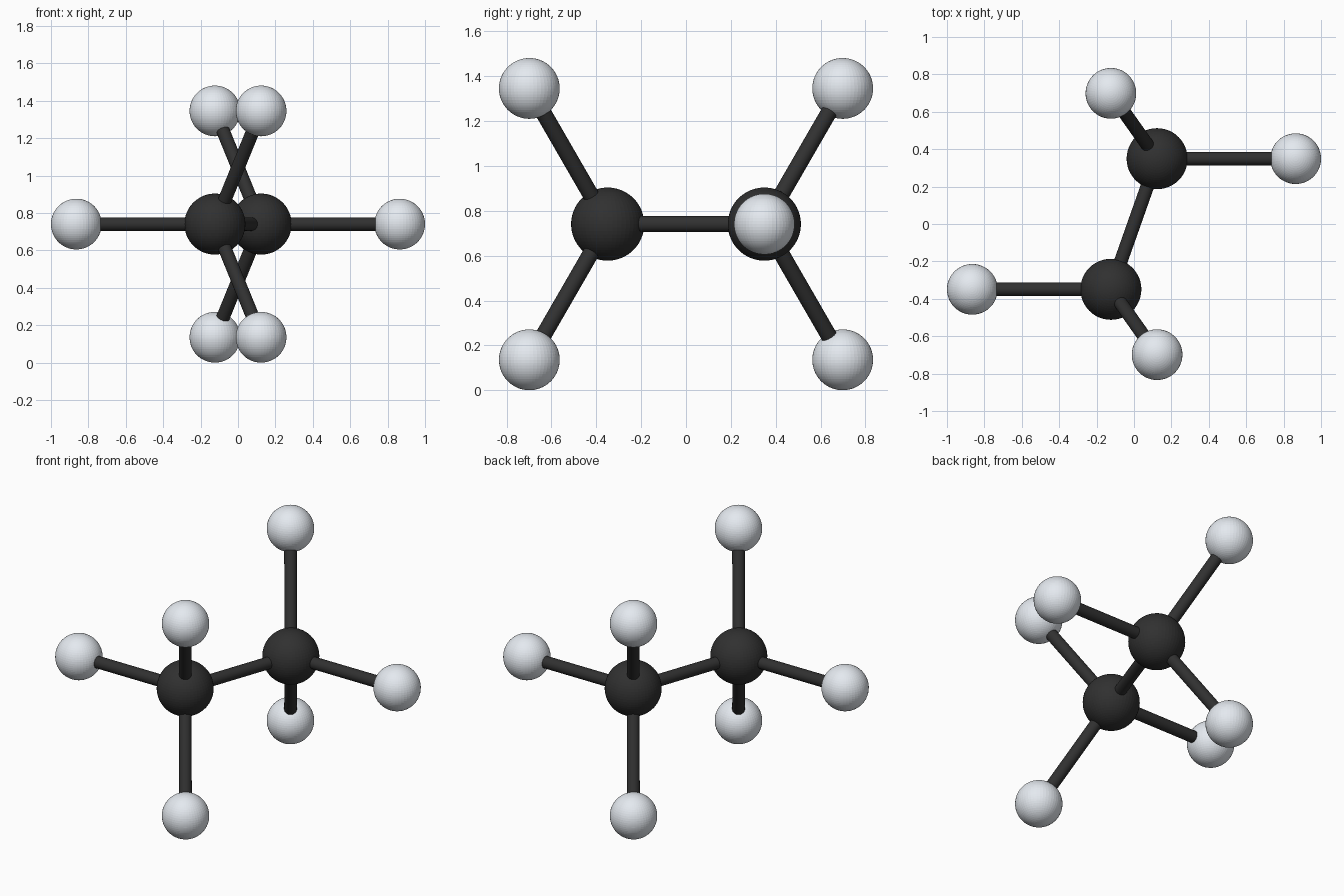
import bpy
from mathutils import Vector

if "Cube" in bpy.data.objects:
    bpy.data.objects.remove(bpy.data.objects["Cube"])

BOND = 0.741          # centre-to-centre distance
R_DARK, R_LIGHT, R_ROD = 0.163, 0.1355, 0.036
MID = Vector((0, 0, 0.741))


def material(name, rgb):
    m = bpy.data.materials.new(name)
    m.diffuse_color = (*rgb, 1)
    m.use_nodes = True
    m.node_tree.nodes["Principled BSDF"].inputs["Base Color"].default_value = m.diffuse_color
    return m


dark = material("dark_grey", (0.03, 0.03, 0.03))
light = material("pale_grey", (0.78, 0.82, 0.87))


def ball(name, pos, radius, mat):
    bpy.ops.mesh.primitive_uv_sphere_add(segments=48, ring_count=32, radius=radius, location=pos)
    ob = bpy.context.object
    ob.name = name
    ob.data.materials.append(mat)


def rod(name, a, b):
    d = b - a
    bpy.ops.mesh.primitive_cylinder_add(vertices=32, radius=R_ROD, depth=d.length, location=(a + b) / 2,
                                        rotation=d.to_track_quat('Z', 'Y').to_euler())
    ob = bpy.context.object
    ob.name = name
    ob.data.materials.append(dark)
    bpy.ops.object.shade_smooth_by_angle()


# Tetrahedral arms leaving each dark ball
y, z = 0.4714 * BOND, 0.8165 * BOND
centre = Vector((BOND / 6, y, 0))
arms = [Vector((BOND, 0, 0)), Vector((-BOND / 3, y, z)), Vector((-BOND / 3, y, -z))]

# The second half is the first one inverted through the middle
for side, s in (("back", 1), ("front", -1)):
    c = MID + s * centre
    ball(f"{side}_carbon_ball", c, R_DARK, dark)
    for i, arm in enumerate(arms, 1):
        h = c + s * arm
        ball(f"{side}_hydrogen_ball_{i}", h, R_LIGHT, light)
        rod(f"{side}_bond_{i}", c, h)

# Bond joining the two dark balls
rod("central_bond", MID - centre, MID + centre)
